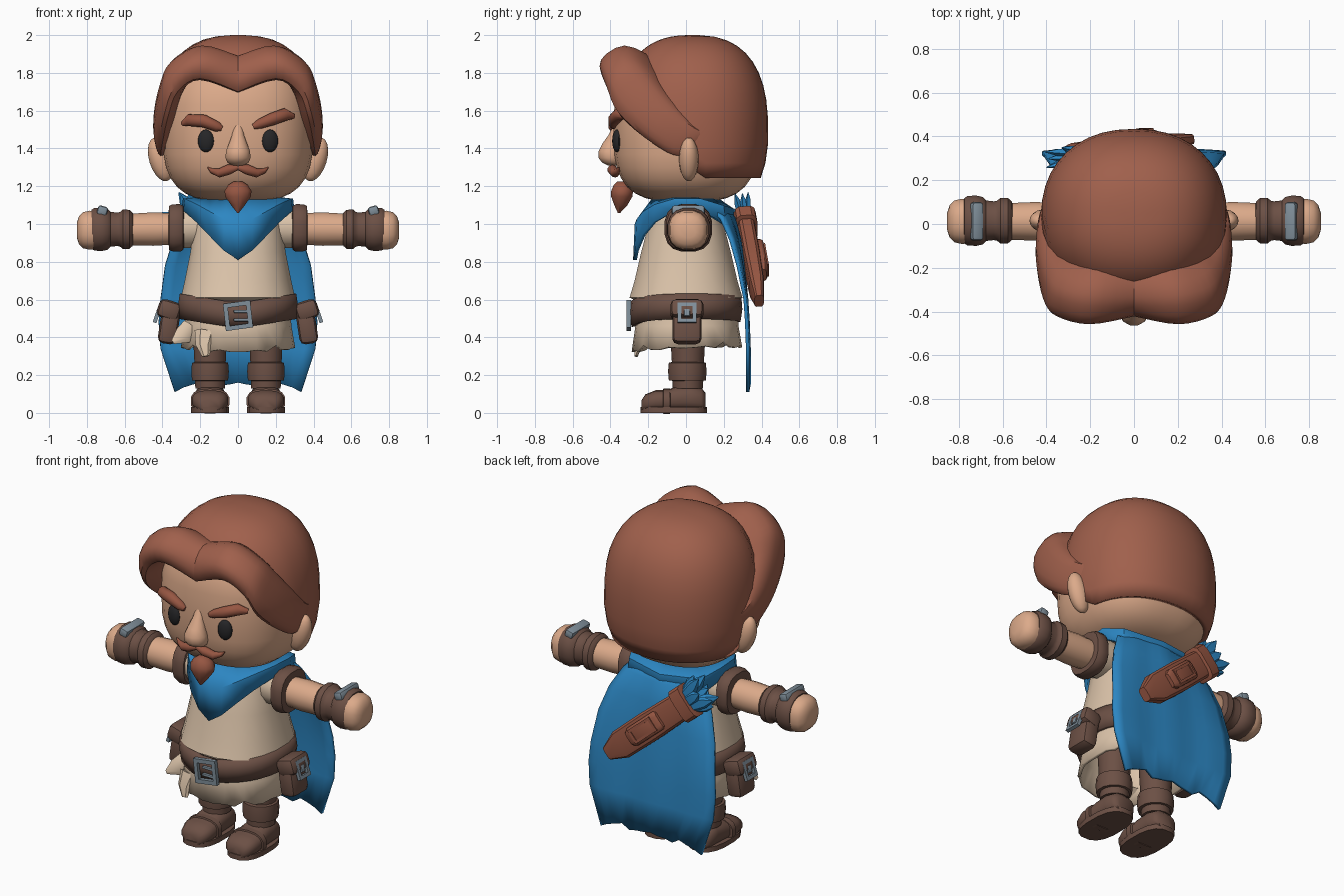
import bpy, bmesh, math
from mathutils import Vector, Matrix, Euler

if "Cube" in bpy.data.objects:
    bpy.data.objects.remove(bpy.data.objects["Cube"])

V = Vector


def material(name, rgb):
    m = bpy.data.materials.new(name)
    lin = [((c / 255 + 0.055) / 1.055) ** 2.4 for c in rgb]
    m.diffuse_color = (*lin, 1)
    m.use_nodes = True
    m.node_tree.nodes["Principled BSDF"].inputs["Base Color"].default_value = m.diffuse_color
    return m


SKIN = material("skin", (220, 170, 138))
HAIR = material("auburn_hair", (160, 96, 76))
RUSSET = material("russet", (150, 86, 66))
CLOTH = material("cream_cloth", (220, 196, 170))
BLUE = material("blue_cloth", (44, 134, 194))
LEATHER = material("dark_leather", (108, 80, 69))
METAL = material("grey_metal", (128, 143, 154))
BLACK = material("black", (38, 38, 40))


def finish(name, bm, mat, mirror=False, solid=0, angle=35):
    bmesh.ops.recalc_face_normals(bm, faces=bm.faces)
    me = bpy.data.meshes.new(name)
    bm.to_mesh(me)
    bm.free()
    me.materials.append(mat)
    me.polygons.foreach_set("use_smooth", [True] * len(me.polygons))
    me.set_sharp_from_angle(angle=math.radians(angle))
    ob = bpy.data.objects.new(name, me)
    bpy.context.collection.objects.link(ob)
    if solid:
        s = ob.modifiers.new("thickness", "SOLIDIFY")
        s.thickness, s.offset = solid, 0
    if mirror:
        ob.modifiers.new("mirror", "MIRROR")
    return ob


def loft(name, rings, mat, caps=(True, True), ring_closed=True, loop=False, **kw):
    """Skin a list of equal-length point rings."""
    bm = bmesh.new()
    vs = [[bm.verts.new(p) for p in r] for r in rings]
    n = len(rings[0])
    pairs = list(zip(vs, vs[1:])) + ([(vs[-1], vs[0])] if loop else [])
    for a, b in pairs:
        for i in range(n if ring_closed else n - 1):
            j = (i + 1) % n
            bm.faces.new((a[i], a[j], b[j], b[i]))
    if ring_closed and not loop:
        for use, r in zip(caps, (vs[0], vs[-1])):
            if use:
                bm.faces.new(r)
    return finish(name, bm, mat, **kw)


def spow(a, e):
    return math.copysign(abs(a) ** e, a)


def oval(c, u, v, n=16, p=2.0):
    """Superellipse ring around c with half axes u and v."""
    c, u, v = V(c), V(u), V(v)
    angs = [2 * math.pi * (i + 0.5) / n for i in range(n)]
    return [c + u * spow(math.cos(a), 2 / p) + v * spow(math.sin(a), 2 / p) for a in angs]


def level(x, y, z, rx, ry, n=16, p=2.0):
    return oval((x, y, z), (rx, 0, 0), (0, ry, 0), n, p)


def tube(name, pts, mat, n=12, flat=1.0, p=2.0, **kw):
    """Tube through (x, y, z, radius) points; flat scales it in depth."""
    rings = []
    for i, q in enumerate(pts):
        t = (V(pts[min(i + 1, len(pts) - 1)][:3]) - V(pts[max(i - 1, 0)][:3])).normalized()
        v = t.cross(V((0, 1, 0))).normalized()
        rings.append(oval(q[:3], v.cross(t) * q[3] * flat, v * q[3], n, p))
    return loft(name, rings, mat, **kw)


def ball(name, loc, size, mat, rot=(0, 0, 0), **kw):
    bm = bmesh.new()
    mtx = Matrix.LocRotScale(V(loc), Euler(rot), V(size))
    bmesh.ops.create_uvsphere(bm, u_segments=16, v_segments=10, radius=1, matrix=mtx)
    return finish(name, bm, mat, **kw)


def box(name, loc, size, mat, rot=(0, 0, 0), bevel=0.01, **kw):
    bm = bmesh.new()
    bmesh.ops.create_cube(bm, size=1, matrix=Matrix.LocRotScale(V(loc), Euler(rot), V(size)))
    bmesh.ops.bevel(bm, geom=bm.edges[:], offset=bevel, segments=2, affect="EDGES", profile=0.5)
    return finish(name, bm, mat, **kw)


def frame(name, c, u, v, t, mat, **kw):
    """Rectangular buckle frame with half axes u, v and bar width t."""
    c, u, v = V(c), V(u), V(v)
    d = u.cross(v).normalized() * t * 0.5
    iu, iv = u - u.normalized() * t, v - v.normalized() * t
    rings = [[c + u * a + v * b + d, c + u * a + v * b - d, c + iu * a + iv * b - d,
              c + iu * a + iv * b + d] for a, b in ((1, 1), (-1, 1), (-1, -1), (1, -1))]
    return loft(name, rings, mat, loop=True, **kw)


def spline(pts, k, closed=False):
    """Catmull-Rom subdivision of points."""
    n, out = len(pts), []
    at = (lambda i: pts[i % n]) if closed else (lambda i: pts[max(0, min(n - 1, i))])
    for i in range(n if closed else n - 1):
        a, b, c, d = at(i - 1), at(i), at(i + 1), at(i + 2)
        for s in range(k):
            t = s / k
            out.append(0.5 * (2 * b + (c - a) * t + (2 * a - 5 * b + 4 * c - d) * t * t
                              + (3 * b - a - 3 * c + d) * t ** 3))
    return out if closed else out + [pts[-1]]


# Head
rings = []
for i in range(17):
    f = -math.pi / 2 * 0.97 + math.pi * 0.97 * i / 16
    r, h = spow(math.cos(f), 2 / 3.1), spow(math.sin(f), 2 / 3.1)
    rings.append(level(0, 0, 1.5 + 0.385 * h, 0.4 * r, 0.385 * r, 32, 2.5))
loft("head", rings, SKIN)

# Hair cap, cut low at the back and high over the face
cols = []
for j in range(40):
    a = 2 * math.pi * j / 40
    s = max(0, min(1, (math.cos(a) + 0.15) / 0.85))
    zlow = 1.25 + 0.52 * s * s * (3 - 2 * s)
    lo = math.asin(spow((zlow - 1.48) / 0.5, 1.3))
    col = []
    for i in range(13):
        f = lo + (math.pi / 2 * 0.97 - lo) * i / 12
        z = 1.48 + 0.5 * spow(math.sin(f), 1 / 1.3)
        r = spow(math.cos(f), 1 / 1.3) * (1 - 0.05 * (max(0, 1.45 - z) / 0.2) ** 2)
        col.append(V((0.405 * r * spow(math.sin(a), 0.9), 0.035 - 0.38 * r * spow(math.cos(a), 0.9), z)))
    cols.append(col)
loft("hair_cap", list(zip(*cols)), HAIR, caps=(False, True), solid=0.04)

# Swept fringe from the parting round to the ear
stations = [
    [(0, -.2, 1.86), (0, -.335, 1.89), (0, -.415, 1.81), (0, -.40, 1.70), (0, -.26, 1.73)],
    [(.16, -.18, 1.87), (.19, -.325, 1.945), (.2, -.45, 1.87), (.2, -.425, 1.77), (.2, -.27, 1.78)],
    [(.27, -.13, 1.78), (.345, -.285, 1.87), (.36, -.41, 1.79), (.32, -.4, 1.70), (.28, -.25, 1.72)],
    [(.32, -.09, 1.69), (.405, -.2, 1.75), (.415, -.34, 1.66), (.37, -.345, 1.57), (.32, -.21, 1.6)],
    [(.35, 0, 1.58), (.435, -.08, 1.61), (.445, -.18, 1.50), (.40, -.18, 1.43), (.34, -.1, 1.48)],
    [(.37, .06, 1.50), (.43, .04, 1.51), (.435, -.02, 1.42), (.41, -.03, 1.36), (.36, 0, 1.40)],
    [(.39, .12, 1.49), (.405, .12, 1.48), (.405, .1, 1.45), (.395, .1, 1.44), (.38, .1, 1.46)]]
lines = [spline([V(s[k]) for s in stations], 4) for k in range(5)]
loft("hair_fringe", [spline(list(r), 3, True) for r in zip(*lines)], HAIR, mirror=True)

# Face
ball("ear", (.41, .015, 1.342), (.06, .052, .12), SKIN, rot=(0, .3, 0), mirror=True)
ball("eye", (.17, -.366, 1.44), (.043, .024, .06), BLACK, rot=(0, 0, .2), mirror=True)
loft("nose", [level(0, *s, n=12) for s in
              [(-.36, 1.53, .022, .02), (-.38, 1.47, .033, .032), (-.395, 1.425, .05, .05),
               (-.40, 1.385, .066, .065), (-.40, 1.35, .069, .065), (-.39, 1.325, .058, .056),
               (-.38, 1.31, .03, .035)]], SKIN, angle=60)
tube("brow_left", [(-.295, -.325, 1.53, .012), (-.26, -.35, 1.55, .032), (-.18, -.38, 1.545, .034),
                   (-.11, -.385, 1.515, .027), (-.085, -.385, 1.505, .014)], RUSSET, n=10, angle=60)
tube("brow_right", [(.08, -.385, 1.515, .014), (.115, -.385, 1.53, .026), (.18, -.38, 1.555, .033),
                    (.25, -.355, 1.58, .034), (.295, -.325, 1.57, .014)], RUSSET, n=10, angle=60)
tube("moustache", [(0, -.39, 1.30, .014), (.05, -.39, 1.288, .027), (.10, -.375, 1.27, .024),
                   (.14, -.362, 1.282, .013), (.16, -.355, 1.30, .003)], RUSSET, n=10, mirror=True, angle=60)
loft("goatee", [level(0, *s, n=12) for s in
                [(-.33, 1.225, .025, .035), (-.335, 1.205, .055, .05), (-.338, 1.175, .074, .06),
                 (-.34, 1.145, .07, .058), (-.345, 1.10, .038, .036), (-.355, 1.058, .004, .006)]],
     RUSSET, angle=50)

# Tunic and torn skirt
loft("tunic", [level(0, 0, *s, n=20, p=2.3) for s in
               [(1.12, .15, .13), (1.08, .21, .17), (1.0, .235, .2), (.85, .255, .24),
                (.7, .285, .275), (.61, .305, .302), (.595, .27, .27)]], CLOTH)
skirt = [level(0, .005, z, rx, ry, 32, 2.3) for z, rx, ry in
         ((.58, .27, .26), (.46, .275, .265), (.345, .295, .285))]
for i, p in enumerate(skirt[2]):
    p.z += (0, .008, .0, .03, .004, .0, .01, .0)[i % 8] + .08 * min(0, p.y)
loft("skirt", skirt, CLOTH, caps=(True, False), solid=.018)
tube("torn_flap", [(-.25, -.14, .46, .045), (-.29, -.17, .41, .05), (-.345, -.19, .375, .012)],
     CLOTH, n=6, flat=.4)
tube("hem_rag", [(-.17, -.22, .43, .06), (-.18, -.25, .36, .045), (-.17, -.265, .30, .02)],
     CLOTH, n=6, flat=.5)

# Belt, buckle and side pouches
belt = [level(0, 0, *s, n=28, p=2.3) for s in ((.465, .295, .275), (.53, .305, .285), (.595, .295, .28))]
for r in belt:
    for p in r:
        p.z += .05 * abs(p.x) / .3 - .015 if p.y < 0 else .015 + .02 * abs(p.x) / .3
loft("belt", belt, LEATHER, caps=(False, False), solid=.03)
frame("buckle", (0, -.304, .515), (.072, 0, .01), (-.008, 0, .072), .024, METAL)
for k in (-.022, .022):
    box("buckle_prong", (.02, -.304, .515 + k), (.085, .018, .016), METAL, bevel=.004)
tilt = (0, -.15, 0)
box("pouch", (.365, .005, .46), (.10, .155, .19), LEATHER, rot=tilt, bevel=.03, mirror=True)
box("pouch_flap", (.365, .005, .545), (.12, .175, .10), LEATHER, rot=(0, -.3, 0), bevel=.03, mirror=True)
frame("pouch_buckle", (.424, .005, .53), (0, .05, 0), (-.018, 0, .052), .02, METAL, mirror=True)
box("pouch_stud", (.424, .005, .53), (.02, .03, .04), METAL, rot=(0, -.3, 0), bevel=.004, mirror=True)

# Arms: sleeve, cuff, bare forearm, gauntlet and fist
Y = .012
tube("sleeve", [(.15, Y, .99, .10), (.25, Y, .985, .115), (.34, Y, .98, .11)], CLOTH, mirror=True)
tube("sleeve_cuff", [(.285, Y, .98, .10), (.29, Y, .98, .118), (.305, Y, .98, .127), (.345, Y, .979, .127),
                     (.365, Y, .979, .118), (.367, Y, .979, .09)], LEATHER, n=16, p=2.6, mirror=True)
tube("forearm", [(.3, Y, .975, .083), (.45, Y, .973, .09), (.62, Y, .97, .083)], SKIN, n=16, mirror=True)
tube("gauntlet", [(x, Y + .003, .972, r) for x, r in
                  ((.555, .08), (.558, .09), (.575, .105), (.61, .106), (.625, .093), (.64, .09), (.675, .094),
                   (.69, .11), (.72, .117), (.76, .115), (.775, .105), (.776, .08))], LEATHER, n=16, p=2.2, mirror=True)
tube("fist", [(x, Y, .967, r) for x, r in ((.74, .1), (.785, .105), (.82, .097), (.842, .075), (.853, .04))],
     SKIN, n=16, p=2.4, mirror=True)
box("wrist_plate", (.718, Y, 1.07), (.055, .175, .05), METAL, rot=(0, -.3, 0), bevel=.014, mirror=True)

# Legs and boots
X = .148
loft("leg", [level(X, .01, *s, n=14) for s in ((.13, .08, .08), (.27, .085, .085), (.45, .095, .095))],
     LEATHER, mirror=True)
loft("boot_cuff", [level(X, .007, *s, n=14) for s in
                   ((.17, .08, .08), (.172, .098, .098), (.22, .102, .102), (.265, .098, .098), (.27, .08, .08))],
     LEATHER, mirror=True)
loft("boot_foot", [oval((X, y, h / 2 + .008), (w, 0, 0), (0, 0, h / 2), 14, 2.6) for y, w, h in
                   ((-.235, .05, .06), (-.215, .08, .09), (-.16, .098, .112), (-.10, .094, .112), (-.06, .088, .13),
                    (.02, .084, .14), (.08, .08, .125), (.102, .06, .10))], LEATHER, mirror=True, angle=50)
loft("boot_strap", [oval((X, y, .062), (w, 0, 0), (0, 0, w * .64), 14, 2.6) for y, w in
                    ((-.125, .08), (-.12, .104), (-.085, .104), (-.08, .08))], LEATHER, mirror=True)
loft("boot_sole", [level(X, -.065, z, .102, .178, 16, 2.6) for z in (0, .03)], LEATHER, mirror=True)

# Pointed neck scarf over the shoulders
half = [V(p) for p in ((0, -.27, .81), (.075, -.26, .86), (.15, -.225, .94), (.215, -.165, 1.01), (.28, -.06, 1.07),
                       (.29, .08, 1.07), (.24, .2, 1.0), (0, .25, .97))]
hem = half + [V((-p.x, p.y, p.z)) for p in half[-2:0:-1]]
top = [V((p.x * .68, p.y * .62, 1.135)) for p in hem]
mid = [(a + b) / 2 + V((a.x * .14, a.y * .16, .025)) for a, b in zip(hem, top)]
loft("neck_scarf", [top, mid, hem], BLUE, caps=(False, False), solid=.02)

# Cape with ragged lower edge
rows = []
spec = [(1.10, .21, .20), (1.03, .28, .25), (.92, .34, .28), (.78, .385, .30), (.6, .41, .317),
        (.48, .42, .325), (.34, .41, .33), (.15, .335, .33)]
for k, (z, w, y) in enumerate(spec):
    row = []
    for i in range(15):
        u = i / 7 - 1
        drop = (-.04, -.015, .0, .015, -.015, -.005, .0, .01)[min(i, 14 - i)] if k == 7 else 0
        row.append(V((u * w, y + .004 * math.cos(u * 9) - .08 * u * u * max(0, 1 - k / 4), z + drop)))
    rows.append(row)
loft("cape", rows, BLUE, ring_closed=False, solid=.018)

# Scabbard slung across the back, with plate and frame
A, B = V((-.25, .31, 1.02)), V((.235, .385, .605))
D = (B - A).normalized()
W = D.cross(V((0, 1, 0))).normalized()
N = W.cross(D)
N = N if N.y > 0 else -N


def along(name, spec, off, mat, p=4):
    loft(name, [oval(A.lerp(B, t) + N * off, W * w, N * h, 12, p) for t, w, h in spec], mat)


along("scabbard", [(.02, .08, .045), (.5, .088, .046), (.85, .085, .04), (1.03, .04, .025)], 0, RUSSET)
along("scabbard_collar", [(0, .085, .045), (.005, .102, .06), (.12, .102, .06), (.13, .085, .045)], 0, RUSSET)
along("scabbard_plate", [(.33, .045, .02), (.36, .058, .03), (.66, .058, .03), (.71, .04, .018)], .045, RUSSET)
frame("scabbard_frame", A.lerp(B, .52) + N * .072, D * .085, W * .044, .016, RUSSET)

# Blue tattered cloth at the scabbard mouth
for i in range(8):
    a = 2 * math.pi * i / 8
    tip = A - D * (.10 + .04 * (i % 2)) + W * .1 * math.cos(a) + N * .05 * math.sin(a)
    base = A + W * .045 * math.cos(a) + N * .025 * math.sin(a)
    tube("blue_tatter", [(*base, .04), (*base.lerp(tip, .6), .034), (*tip, .004)], BLUE, n=5, flat=.5)
